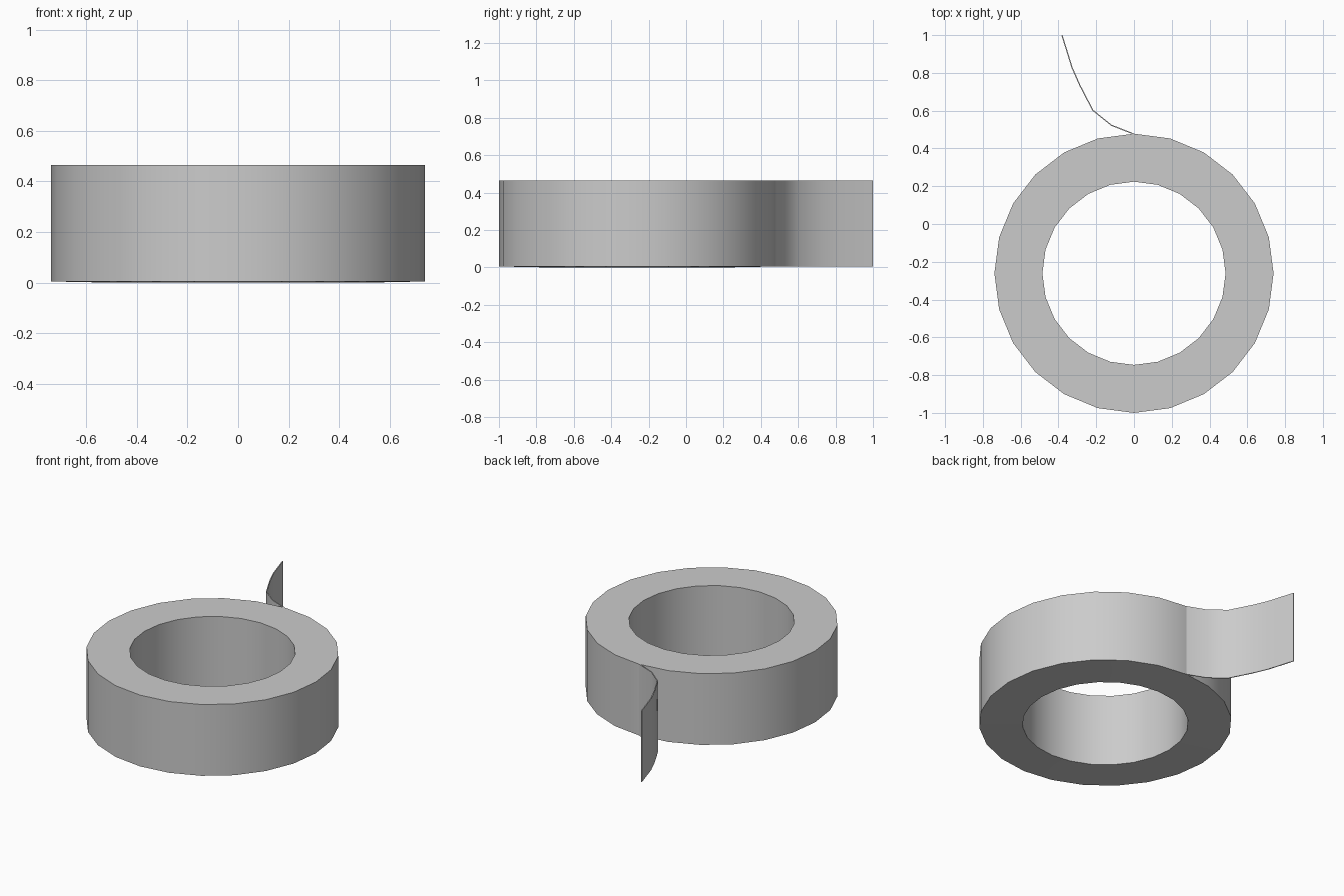
import bpy, bmesh, math
from mathutils import Vector

if "Cube" in bpy.data.objects:
    bpy.data.objects.remove(bpy.data.objects["Cube"])

CY, R_OUT, R_IN = -0.261, 0.739, 0.485
Z0, Z1, SIDES = 0.005, 0.465, 24


def make_object(name, bm):
    bmesh.ops.recalc_face_normals(bm, faces=bm.faces)
    mesh = bpy.data.meshes.new(name)
    bm.to_mesh(mesh)
    bm.free()
    obj = bpy.data.objects.new(name, mesh)
    bpy.context.collection.objects.link(obj)
    bpy.ops.object.select_all(action='DESELECT')
    obj.select_set(True)
    bpy.context.view_layer.objects.active = obj
    bpy.ops.object.shade_smooth_by_angle(angle=math.radians(30))
    return obj


# Tape roll: a four-point section swept round; the inner edge sits slightly lower
section = [(R_IN, 0), (R_OUT, Z0), (R_OUT, Z1), (R_IN, Z1)]
bm = bmesh.new()
rings = []
for i in range(SIDES):
    a = math.tau * i / SIDES
    rings.append([bm.verts.new((r * math.cos(a), CY + r * math.sin(a), z)) for r, z in section])
for i in range(SIDES):
    p, q = rings[i], rings[(i + 1) % SIDES]
    for j in range(4):
        k = (j + 1) % 4
        bm.faces.new((p[j], q[j], q[k], p[k]))
make_object("tape_roll", bm)

# Loose tape end: thin curved strip peeling off the back of the roll
path = [Vector(p) for p in ((0, 0.476), (-0.12, 0.523), (-0.218, 0.602),
                            (-0.287, 0.735), (-0.328, 0.828), (-0.381, 0.999))]
half = 0.003
bm = bmesh.new()
rings = []
for i, p in enumerate(path):
    d = (path[min(i + 1, len(path) - 1)] - path[max(i - 1, 0)]).normalized()
    n = Vector((-d.y, d.x)) * half
    rings.append([bm.verts.new((*c, z)) for c, z in
                  ((p + n, Z0), (p - n, Z0), (p - n, Z1), (p + n, Z1))])
for p, q in zip(rings, rings[1:]):
    for j in range(4):
        k = (j + 1) % 4
        bm.faces.new((p[j], q[j], q[k], p[k]))
bm.faces.new(rings[0])
bm.faces.new(rings[-1])
make_object("loose_tape_end", bm)
